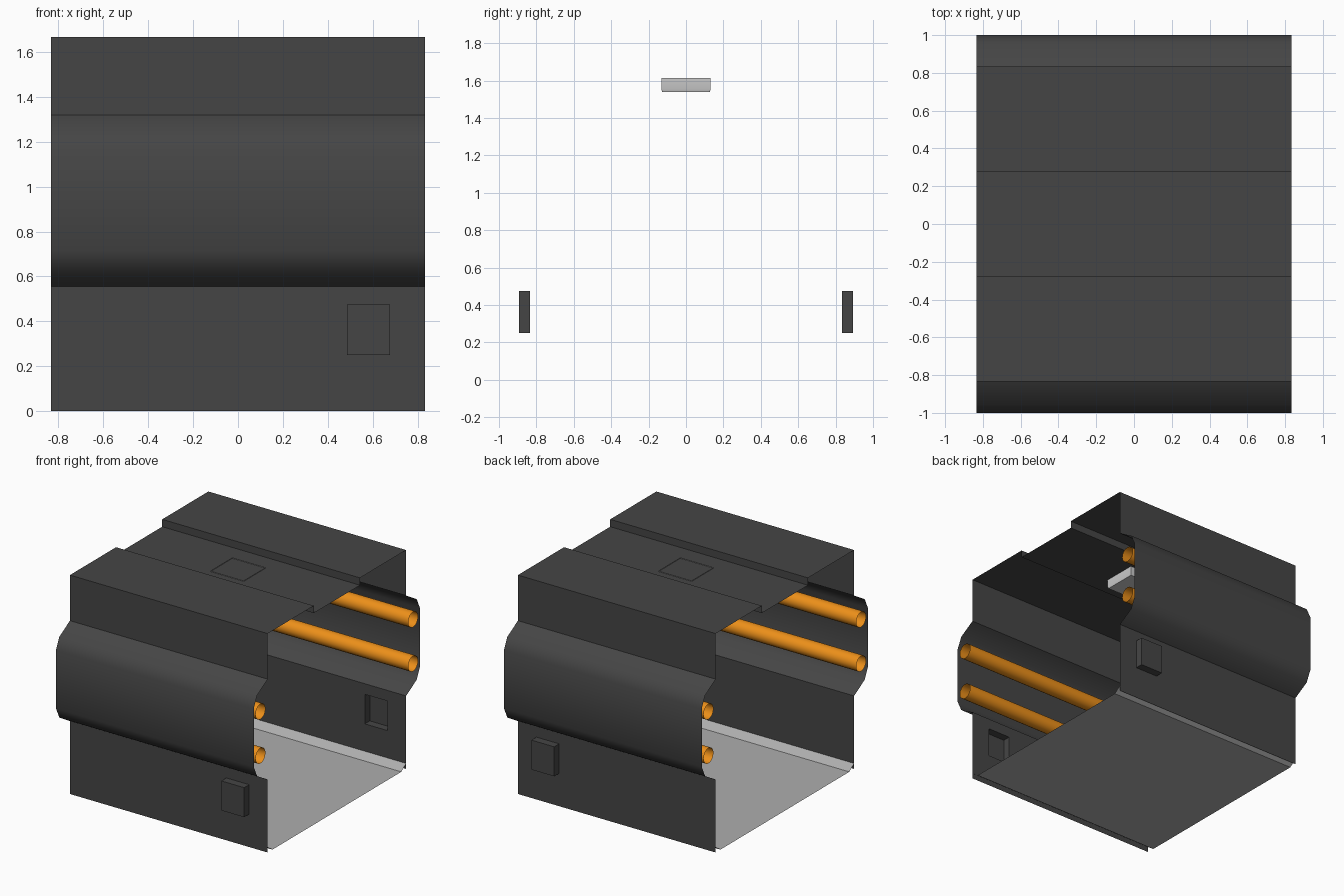
import bpy, bmesh, math
from mathutils import Vector

if "Cube" in bpy.data.objects:
    bpy.data.objects.remove(bpy.data.objects["Cube"])

W = 0.833   # half length of the corridor (x) and wall distance (y)


def material(name, rgb):
    m = bpy.data.materials.new(name)
    m.diffuse_color = (*rgb, 1)
    m.use_nodes = True
    m.node_tree.nodes["Principled BSDF"].inputs["Base Color"].default_value = m.diffuse_color
    return m


DARK = material("dark_grey", (0.06, 0.06, 0.06))
PALE = material("pale_grey", (0.42, 0.42, 0.42))
WHITE = material("lamp_white", (0.7, 0.7, 0.68))
ORANGE = material("orange", (0.85, 0.28, 0.01))


def finish(name, bm, mat, mirror=False, smooth=40):
    me = bpy.data.meshes.new(name)
    for f in bm.faces:
        f.smooth = True
    bm.to_mesh(me)
    bm.free()
    me.set_sharp_from_angle(angle=math.radians(smooth))
    me.materials.append(mat)
    ob = bpy.data.objects.new(name, me)
    bpy.context.collection.objects.link(ob)
    if mirror:
        mod = ob.modifiers.new("mirror", 'MIRROR')
        mod.use_axis = (False, True, False)
        mod.use_mirror_merge = False
    return ob


def sheet(profile, xs=(-W, W), closed=False):
    """Sweep a (y, z) profile along x into a thin sheet."""
    bm = bmesh.new()
    rows = [[bm.verts.new((x, y, z)) for x in xs] for y, z in profile]
    if closed:
        rows.append(rows[0])
    for a, b in zip(rows, rows[1:]):
        for i in range(len(xs) - 1):
            bm.faces.new((a[i], a[i + 1], b[i + 1], b[i]))
    bm.normal_update()
    return bm


# lower walls with a boxed-out socket
bm = sheet([(-W, z) for z in (0, 0.25, 0.475, 0.556)], (-W, 0.485, 0.677, W))
socket = [f for f in bm.faces
          if (f.calc_center_median() - Vector((0.581, -W, 0.3625))).length < 0.01]
out = bmesh.ops.extrude_discrete_faces(bm, faces=socket)
bmesh.ops.translate(bm, vec=(0, -0.06, 0),
                    verts=list({v for f in out['faces'] for v in f.verts}))
finish("lower_wall", bm, DARK, True)

# rounded side bulges
bulge = [(-W, 0.556), (-0.96, 0.63), (-1, 0.715),
         (-1, 1.16), (-0.96, 1.245), (-W, 1.32)]
finish("side_bulge", sheet(bulge), DARK, True)

# upper walls
finish("upper_wall", sheet([(-W, 1.32), (-W, 1.667)]), DARK, True)

# roof with sunken centre channel
roof = [(-W, 1.667), (-0.278, 1.667), (-0.278, 1.611),
        (0.278, 1.611), (0.278, 1.667), (W, 1.667)]
finish("roof", sheet(roof), DARK)

# floor with sloped edges
floor = [(-W, 0.042), (-0.775, 0), (0.775, 0), (W, 0.042)]
finish("floor", sheet(floor), PALE, smooth=20)

# open pipes inside the bulges
for label, z in (("lower", 0.77), ("upper", 1.106)):
    ring = [(-0.918 + 0.059 * math.cos(-math.tau * i / 16),
             z + 0.059 * math.sin(-math.tau * i / 16)) for i in range(16)]
    finish(label + "_pipe", sheet(ring, closed=True), ORANGE, True)

# ceiling lamp with a slightly tapered lower rim
bm = bmesh.new()
levels = [(0.14, 0.132, 1.615), (0.14, 0.132, 1.556), (0.135, 0.127, 1.54)]
rings = [[bm.verts.new((sx * x, sy * y, z))
          for sx, sy in ((-1, -1), (1, -1), (1, 1), (-1, 1))] for x, y, z in levels]
for a, b in zip(rings, rings[1:]):
    for i in range(4):
        j = (i + 1) % 4
        bm.faces.new((a[i], b[i], b[j], a[j]))
bm.faces.new(rings[-1][::-1])
bm.normal_update()
finish("ceiling_lamp", bm, WHITE)
